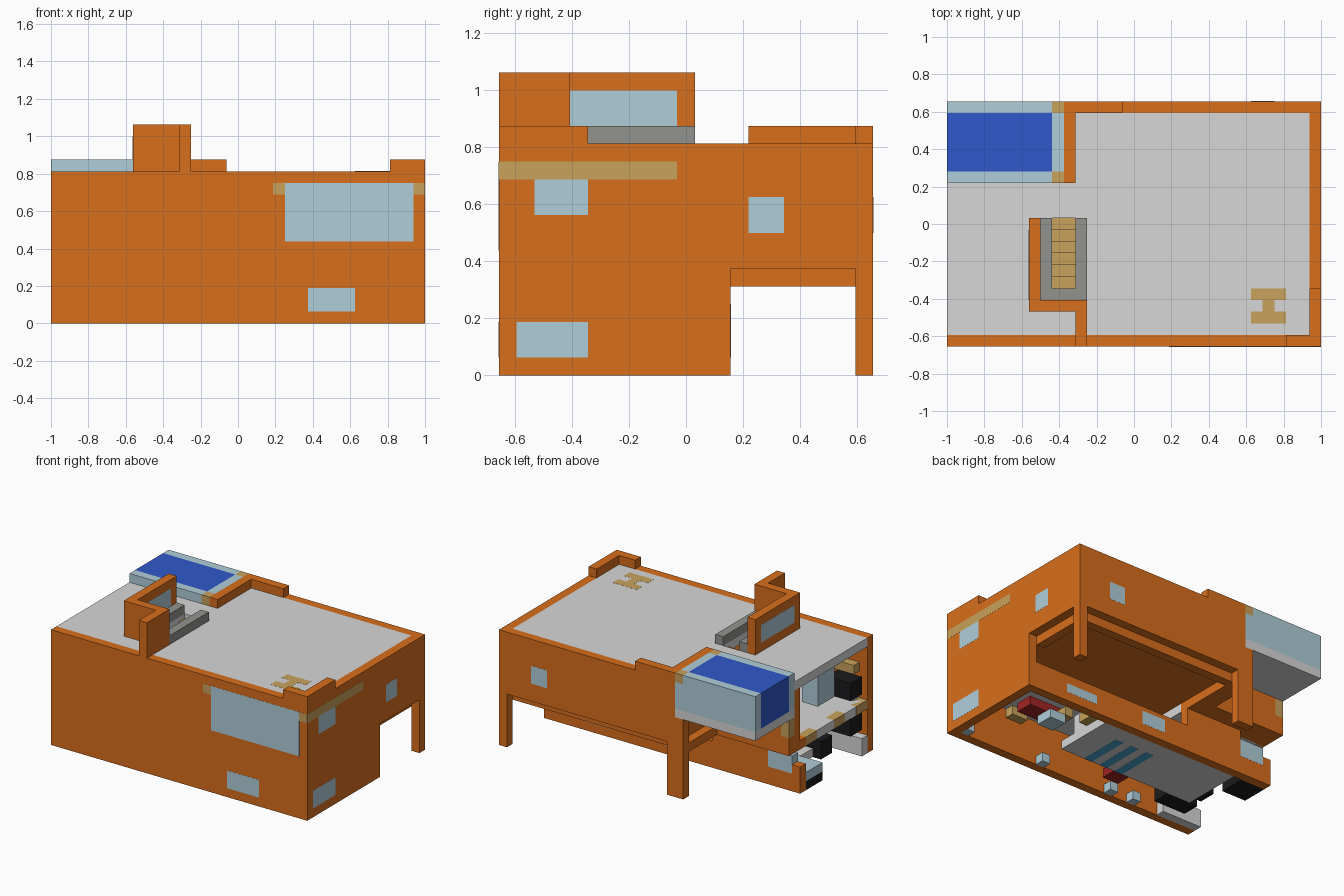
import bpy
import bmesh
from mathutils import Vector

cube = bpy.data.objects.get("Cube")
if cube:
    bpy.data.objects.remove(cube)

UNIT = 1 / 16                      # one building block
CENTRE = Vector((16, 10.5, 0))


def make_material(name, *rgb):
    linear = [(c / 255 / 12.92) if c < 11 else ((c / 255 + 0.055) / 1.055) ** 2.4 for c in rgb]
    mat = bpy.data.materials.new(name)
    mat.use_nodes = True
    mat.diffuse_color = (*linear, 1)
    mat.node_tree.nodes["Principled BSDF"].inputs["Base Color"].default_value = (*linear, 1)
    return mat


orange = make_material("burnt orange", 217, 110, 28)
pale = make_material("pale grey", 214, 215, 214)
grey = make_material("mid grey", 146, 148, 143)
glass = make_material("pale blue glass", 176, 206, 217)
tan = make_material("tan wood", 200, 162, 92)
blue = make_material("water blue", 48, 88, 203)
teal = make_material("teal rug", 70, 165, 208)
black = make_material("black", 27, 27, 29)
red = make_material("dark red", 160, 36, 36)


def box(name, mat, x, y, z, proud=(0, 0, 0)):
    """Box from block ranges; proud pushes faces out slightly for panes."""
    lo = Vector((x[0], y[0], z[0])) - Vector(proud)
    hi = Vector((x[1], y[1], z[1])) + Vector(proud)
    bm = bmesh.new()
    bmesh.ops.create_cube(bm, size=1)
    for v in bm.verts:
        p = Vector([hi[i] if v.co[i] > 0 else lo[i] for i in range(3)])
        v.co = (p - CENTRE) * UNIT
    mesh = bpy.data.meshes.new(name)
    bm.to_mesh(mesh)
    bm.free()
    mesh.materials.append(mat)
    obj = bpy.data.objects.new(name, mesh)
    bpy.context.collection.objects.link(obj)
    return obj


def pane(name, mat, x, y, z, axis):
    proud = [0, 0, 0]
    proud[axis] = 0.012
    return box(name, mat, x, y, z, proud)


FRONT, BACK, SIDE = (0, 1), (20, 21), (31, 32)
FRONT_SKIN = (0, 0.5)              # outer half of the front wall

# Outer walls
box("front_wall", orange, (0, 32), FRONT, (0, 13))
box("side_wall_lower", orange, SIDE, (1, 13), (0, 6))
box("side_wall_upper", orange, SIDE, (1, 20), (6, 13))
box("back_wall_upper", orange, (10, 32), BACK, (6, 13))
box("back_wall_half_height", orange, (0, 31), (12, 13), (0, 3))
box("back_wall_lower", orange, (4, 11), (12, 13), (3, 6))
box("wall_under_pool", orange, (0, 10), (13, 15), (5, 9))
box("wall_under_roof", orange, (0, 10), (13, 14), (9, 12))
box("pool_end_wall", orange, (10, 11), (14, 20), (6, 14))

# Carport
box("carport_ceiling", orange, (11, 31), (8, 20), (6, 7))
box("carport_rail", orange, (11, 31), (19, 20), (5, 6))
box("carport_side_rail", orange, (30, 31), (13, 19), (5, 6))
box("carport_beam", orange, (9, 11), (13, 20), (5, 6))
box("corner_post", orange, SIDE, BACK, (0, 6))
box("inner_post", orange, (9, 11), BACK, (0, 6))
box("inner_post_upper", orange, (9, 10), BACK, (6, 9))

# Floors and roof around the stairwell
box("upper_floor_left", pale, (0, 11), (1, 12), (5, 6))
box("upper_floor_right", pale, (11, 31), (1, 8), (5, 6))
box("upper_wall_sill", orange, (0, 4), (12, 13), (5, 6))
for y in (1, 5, 10):
    pane("floor_edge_trim", tan, (0, 1), (y, y + 2), (5, 6), 0)
pane("wall_end_trim", tan, (0, 1), (14, 15), (7, 9), 0)
box("roof_left", pale, (0, 9), (1, 14), (12, 13))
box("roof_right", pale, (11, 31), (1, 20), (12, 13))
box("roof_front", pale, (9, 11), (1, 5), (12, 13))
box("roof_back", pale, (9, 11), (11, 14), (12, 13))
box("ground_floor", pale, (4, 21), (5, 12), (0.03, 1))
for x in (13, 15, 17):
    pane("rug_stripe", teal, (x, x + 1), (5, 10), (0.03, 1), 2)

# Parapets
box("parapet_back", orange, (10, 15), BACK, (13, 14))
box("parapet_front", orange, (29, 32), FRONT, (13, 14))
box("parapet_side", orange, SIDE, (1, 5), (13, 14))

# Roof marking, a thin plate shaped like a bench
for y in (2, 4):
    pane("roof_bench_end", tan, (26, 29), (y, y + 1), (12, 13), 2)
pane("roof_bench_middle", tan, (27, 28), (3, 4), (12, 13), 2)

# Stair shelter, rim and steps
box("shelter_side", orange, (7, 8), (3, 11), (13, 17))
box("shelter_front", orange, (8, 12), (3, 4), (13, 17))
box("shelter_return", orange, (11, 12), (0, 3), (13, 17))
pane("shelter_window", glass, (7, 8), (4, 10), (14, 16), 0)
box("stair_rim_left", grey, (8, 9), (4, 11), (13, 14))
box("stair_rim_front", grey, (9, 12), (4, 5), (13, 14))
box("stair_rim_right", grey, (11, 12), (5, 11), (13, 14))
for i in range(6):
    box("stair_step", tan, (9, 11), (10 - i, 11 - i), (11 - i, 12.5 - i))

# Hanging pool with glass sides
box("pool_base", pale, (0, 10), (14, 21), (9, 10))
box("pool_water", blue, (0, 9), (15, 20), (10, 14))
for y in (14, 20):
    box("pool_glass_side", glass, (0, 9), (y, y + 1), (10, 14))
    box("pool_corner", glass, (9, 10), (y, y + 1), (10, 13))
    box("pool_corner_cap", tan, (9, 10), (y, y + 1), (13, 14))
box("pool_glass_end", glass, (9, 10), (15, 20), (10, 14))

# Windows
pane("front_window_large", glass, (20, 31), FRONT_SKIN, (7, 12), 1)
pane("front_window_small", glass, (22, 26), FRONT_SKIN, (1, 3), 1)
pane("side_window_upper", glass, SIDE, (2, 5), (9, 11), 0)
pane("side_window_back", glass, SIDE, (14, 16), (8, 10), 0)
pane("side_window_lower", glass, SIDE, (1, 5), (1, 3), 0)
pane("back_window_upper", glass, (26, 28), BACK, (8, 10), 1)
pane("carport_window_wide", glass, (23, 27), (12, 13), (1, 2), 1)
pane("carport_window_middle", glass, (14, 17), (12, 13), (1, 2.5), 1)
pane("carport_window_end", glass, (1, 4), (12, 13), (2, 4), 1)

# Wooden trim beside the large window and round the corner
pane("front_trim_inner", tan, (19, 20), FRONT_SKIN, (11, 12), 1)
pane("front_trim_corner", tan, SIDE, FRONT_SKIN, (11, 12), 1)
pane("side_trim", tan, SIDE, (0, 10), (11, 12), 0)

# Upper room furniture
box("glass_cabinet", glass, (2, 4), (4, 7), (7, 11))
box("black_cabinet", black, (0, 3), (2, 4), (7, 9))
box("wood_shelf", tan, (1, 4), (1, 2), (9, 10))
box("pale_counter", pale, (1, 4), (1, 2), (6, 8))

# Lower room furniture
box("white_counter", pale, (0, 5), (1, 2), (0, 2))
box("black_unit", black, (3, 7), (3, 5), (0, 2))
box("hanging_unit", black, (0, 3), (2, 4), (3, 5))
box("end_bench_base", black, (0, 3), (9, 12), (0, 1))
box("end_bench_top", glass, (0, 4), (9, 12), (1, 2))
box("sofa", red, (22, 26), (4, 6), (3, 4))
box("sofa_table", glass, (23, 25), (6, 8), (1, 2))
box("sofa_side_table", tan, (22, 23), (6, 8), (2, 3))
box("red_chair", red, (11, 13), (2, 4), (1, 2))
box("wood_cabinet", tan, (21, 22), (9, 11), (1, 2))
box("room_divider", pale, (20, 21), (7, 12), (1, 3))
for x in (23, 27):
    box("wall_shelf", tan, (x, x + 2), (1, 2), (4, 5))
for x in (9, 12, 21, 31):
    box("floor_lamp", glass, (x - 1, x), (1, 2), (0, 1))
